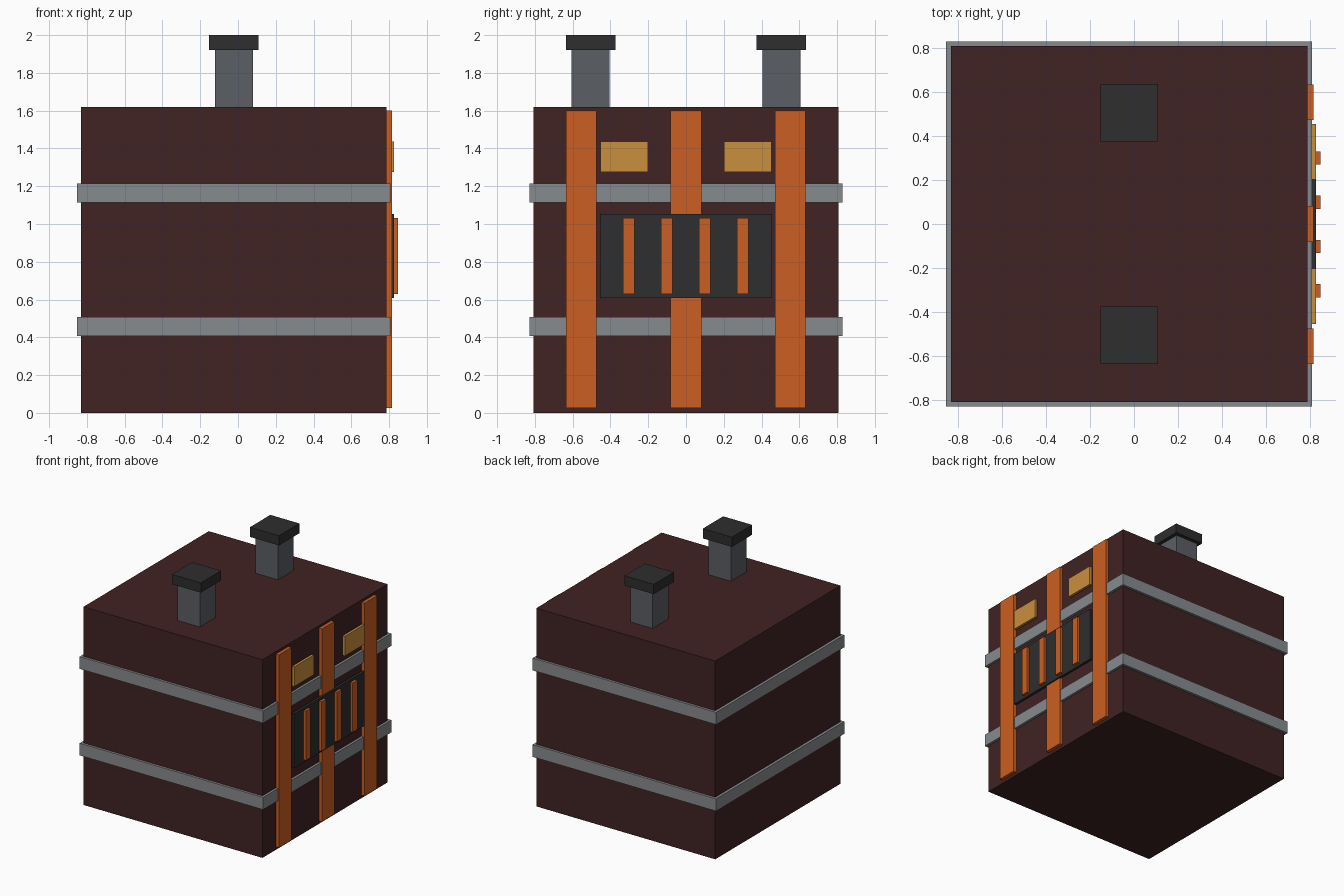
import bpy
import bmesh
from mathutils import Matrix, Vector

cube = bpy.data.objects.get("Cube")
if cube:
    bpy.data.objects.remove(cube, do_unlink=True)


def linear(c):
    c /= 255
    return c / 12.92 if c <= 0.04045 else ((c + 0.055) / 1.055) ** 2.4


def material(name, r, g, b):
    mat = bpy.data.materials.new(name)
    mat.use_nodes = True
    col = (linear(r), linear(g), linear(b), 1)
    mat.diffuse_color = col
    bsdf = mat.node_tree.nodes["Principled BSDF"]
    bsdf.inputs["Base Color"].default_value = col
    bsdf.inputs["Roughness"].default_value = 0.8
    return mat


maroon = material("dark maroon", 65, 34, 35)
steel = material("steel grey", 135, 139, 142)
slate = material("slate grey", 91, 94, 101)
charcoal = material("charcoal", 46, 46, 46)
orange = material("orange", 203, 95, 34)
amber = material("amber", 202, 144, 61)


def box(name, mat, x, y, z):
    """Box from (min, max) ranges on each axis."""
    low, high = (Vector(p) for p in zip(x, y, z))
    bm = bmesh.new()
    bmesh.ops.create_cube(bm, size=1, matrix=Matrix.Translation((low + high) / 2)
                          @ Matrix.Diagonal((*(high - low), 1)))
    mesh = bpy.data.meshes.new(name)
    bm.to_mesh(mesh)
    bm.free()
    mesh.materials.append(mat)
    obj = bpy.data.objects.new(name, mesh)
    bpy.context.collection.objects.link(obj)
    return obj


def around(centre, half):
    return centre - half, centre + half


# Main body
box("body", maroon, (-0.83, 0.787), around(0, 0.808), (0, 1.62))

# Bands wrapped round the body
for label, z in (("lower", 0.457), ("upper", 1.164)):
    box(label + "_band", steel, (-0.852, 0.807), around(0, 0.828), around(z, 0.05))

# Upright straps on the left side
for label, y in (("front", -0.555), ("middle", 0), ("back", 0.552)):
    box(label + "_strap", orange, (0.78, 0.815), around(y, 0.081), (0.025, 1.6))

# Dark vent panel with upright bars
box("vent_panel", charcoal, (0.805, 0.826), around(0, 0.454), (0.608, 1.054))
for i in range(4):
    box(f"vent_bar_{i + 1}", orange, (0.824, 0.847),
        around(-0.303 + 0.201 * i, 0.03), (0.63, 1.033))

for label, side in (("front", -1), ("back", 1)):
    # Amber light plates
    box(label + "_light", amber, (0.805, 0.826), around(side * 0.327, 0.126), (1.275, 1.436))
    # Chimneys with caps
    y = side * 0.505
    box(label + "_chimney", slate, around(-0.022, 0.101), around(y, 0.101), (1.6, 1.93))
    box(label + "_chimney_cap", charcoal, around(-0.022, 0.131), around(y, 0.131), (1.92, 2))
